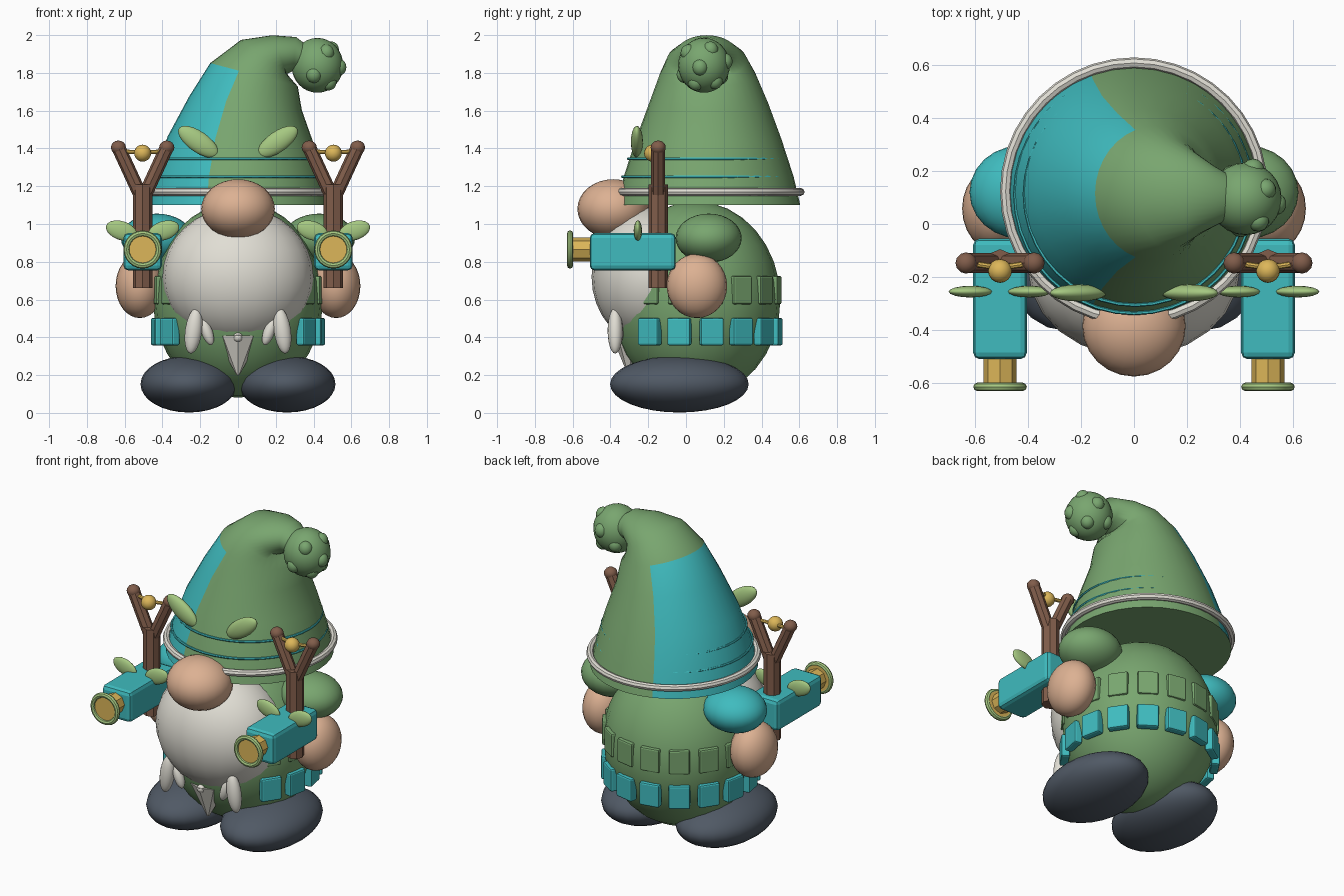
import bpy, bmesh, math
from mathutils import Vector, Matrix
from math import sin, cos, radians, pi

if "Cube" in bpy.data.objects:
    bpy.data.objects.remove(bpy.data.objects["Cube"])


def material(name, rgb):
    m = bpy.data.materials.new(name)
    m.diffuse_color = (*rgb, 1)
    m.use_nodes = True
    m.node_tree.nodes["Principled BSDF"].inputs["Base Color"].default_value = m.diffuse_color
    return m


GREEN = material("green", (0.19, 0.38, 0.16))
TEAL = material("teal", (0.05, 0.5, 0.52))
LEAF = material("leaf_green", (0.38, 0.58, 0.22))
CREAM = material("cream", (0.75, 0.73, 0.66))
SKIN = material("skin", (0.72, 0.44, 0.29))
DARK = material("slate", (0.08, 0.1, 0.13))
WOOD = material("wood", (0.22, 0.11, 0.07))
GOLD = material("gold", (0.72, 0.47, 0.1))


def finish(name, mat, smooth=40):
    o = bpy.context.object
    o.name = name
    o.data.materials.append(mat)
    if smooth:
        bpy.ops.object.shade_smooth_by_angle(angle=radians(smooth))
    return o


def ball(name, loc, size, mat, rot=(0, 0, 0), seg=24, rings=16):
    bpy.ops.mesh.primitive_uv_sphere_add(segments=seg, ring_count=rings, radius=1, location=loc,
                                         rotation=[radians(a) for a in rot])
    bpy.context.object.scale = size
    return finish(name, mat, 60)


def box(name, loc, size, mat, rot_z=0, bevel=0.01):
    bpy.ops.mesh.primitive_cube_add(size=1, location=loc, rotation=(0, 0, rot_z))
    o = bpy.context.object
    o.scale = size
    bpy.ops.object.transform_apply(location=False, rotation=False, scale=True)
    b = o.modifiers.new("bevel", "BEVEL")
    b.width = bevel
    b.segments = 2
    return finish(name, mat, 0)


def rod(name, a, b, r1, mat, r2=None, sides=8, smooth=0):
    a, b = Vector(a), Vector(b)
    bpy.ops.mesh.primitive_cone_add(vertices=sides, radius1=r1, radius2=r1 if r2 is None else r2,
                                    depth=(b - a).length, location=(a + b) / 2,
                                    rotation=(b - a).to_track_quat('Z', 'Y').to_euler())
    return finish(name, mat, smooth)


def ring(name, loc, major, minor, mat, rot=(0, 0, 0), seg=40, sides=8):
    bpy.ops.mesh.primitive_torus_add(major_radius=major, minor_radius=minor, major_segments=seg,
                                     minor_segments=sides, location=loc, rotation=rot)
    return finish(name, mat)


# Body, beard and nose
ball("body", (0, 0.05, 0.6), (0.45, 0.45, 0.52), GREEN)
ball("beard", (0, -0.17, 0.72), (0.40, 0.33, 0.37), CREAM)
ball("nose", (0, -0.385, 1.08), (0.195, 0.19, 0.157), SKIN)
rod("beard_tip", (0, -0.28, 0.40), (0, -0.30, 0.2), 0.115, CREAM, 0.008, 8)
ball("beard_nub", (0, -0.37, 0.40), (0.025, 0.025, 0.025), CREAM, seg=12, rings=8)

# Brick rows around sides and back
for i in range(12):
    a = radians(-33.75 + 22.5 * i)
    c, s = cos(a), sin(a)
    box("lower_brick", (0.435 * c, 0.05 + 0.435 * s, 0.43), (0.05, 0.125, 0.145), TEAL, a)
    box("upper_brick", (0.43 * c, 0.05 + 0.43 * s, 0.65), (0.05, 0.12, 0.15), GREEN, a)

# Mirrored parts
for s in (-1, 1):
    ball("shoe", (s * 0.26, -0.035, 0.152), (0.256, 0.367, 0.15), DARK)
    ball("shoulder", (s * 0.43, 0.12, 0.925), (0.19, 0.175, 0.13), TEAL if s < 0 else GREEN)
    ball("hand", (s * 0.52, 0.058, 0.672), (0.128, 0.16, 0.17), SKIN)
    ball("beard_strand", (s * 0.235, -0.375, 0.435), (0.045, 0.04, 0.122), CREAM, (0, -s * 8, 0), 16, 12)
    ball("beard_curl", (s * 0.165, -0.36, 0.43), (0.03, 0.03, 0.075), CREAM, (0, s * 20, 0), 16, 10)
    ball("hat_leaf", (s * 0.21, -0.26, 1.435), (0.125, 0.032, 0.055), LEAF, (0, -s * 35, 0), 20, 12)

    # Launcher
    x = s * 0.505
    z = 0.865
    box("launcher_body", (x, -0.282, 0.853), (0.203, 0.455, 0.197), TEAL, 0, 0.025)
    rod("launcher_barrel", (x, -0.5, z), (x, -0.615, z), 0.063, GOLD)
    rod("muzzle_face", (x, -0.6, z), (x, -0.618, z), 0.082, GOLD, sides=20)
    ring("muzzle_ring", (x, -0.614, z), 0.085, 0.016, LEAF, (pi / 2, 0, 0), 24, 8)
    for d in (-1, 1):
        ball("launcher_leaf", (x + d * 0.112, -0.255, 0.965), (0.085, 0.022, 0.05), LEAF, (0, -d * 18, 0), 16, 10)

    # Slingshot
    y = -0.147
    rod("slingshot_handle", (x, y, 0.66), (x, y, 1.21), 0.052, WOOD)
    for d in (-1, 1):
        tip = (x + d * 0.128, y, 1.405)
        rod("slingshot_prong", (x + d * 0.015, y, 1.16), tip, 0.037, WOOD)
        ball("prong_tip", tip, (0.04, 0.04, 0.037), WOOD, seg=12, rings=8)
        rod("slingshot_band", (x + d * 0.12, y, 1.385), (x, -0.165, 1.378), 0.011, GOLD)
    ball("slingshot_pellet", (x, -0.177, 1.375), (0.045, 0.045, 0.045), GOLD, seg=16, rings=10)

# Hat: lofted rings (x, y, z, radius x, radius y, tilt) that fold over to the right
rings = [(0, .12, 1.1, .485, .485, 0), (0, .12, 1.25, .45, .45, 0), (.012, .12, 1.45, .385, .385, 2),
         (.04, .12, 1.64, .30, .315, 7), (.085, .115, 1.79, .24, .255, 15), (.15, .11, 1.87, .17, .21, 38),
         (.22, .11, 1.896, .11, .165, 70), (.30, .105, 1.90, .09, .115, 95), (.38, .10, 1.86, .06, .07, 125)]
N = 36
bm = bmesh.new()
loops = []
for cx, cy, cz, rx, ry, t in rings:
    t = radians(t)
    loops.append([bm.verts.new((cx + rx * cos(a) * cos(t), cy + ry * sin(a), cz - rx * cos(a) * sin(t)))
                  for a in (2 * pi * i / N for i in range(N))])
for k in range(len(loops) - 1):
    for i in range(N):
        j = (i + 1) % N
        f = bm.faces.new((loops[k][i], loops[k][j], loops[k + 1][j], loops[k + 1][i]))
        # Teal panel on the left side
        f.material_index = int(k < 4 and abs((i + 0.5) * 360 / N - 180) < 70)
bm.faces.new(loops[0][::-1])
bm.faces.new(loops[-1])
mesh = bpy.data.meshes.new("hat")
bm.to_mesh(mesh)
bm.free()
hat = bpy.data.objects.new("hat", mesh)
bpy.context.collection.objects.link(hat)
bpy.ops.object.select_all(action='DESELECT')
hat.select_set(True)
bpy.context.view_layer.objects.active = hat
finish("hat", GREEN, 50)
mesh.materials.append(TEAL)

# Hat brim and stitching
ring("hat_band", (0, 0.123, 1.17), 0.484, 0.021, CREAM)
ring("lower_stitch", (0, 0.112, 1.25), 0.449, 0.007, TEAL, sides=6)
ring("upper_stitch", (0.005, 0.112, 1.345), 0.418, 0.007, TEAL, sides=6)

# Pompom with bumps
p = Vector((0.42, 0.095, 1.84))
ball("pompom", p, (0.137, 0.137, 0.145), GREEN)
for az, el in ((-60, 35), (-100, -25), (-10, -5), (25, 45), (75, 10), (120, -30), (45, -45), (-35, -50)):
    a, e = radians(az), radians(el)
    d = Vector((cos(e) * cos(a), cos(e) * sin(a), sin(e)))
    ball("pompom_bump", p + d * 0.115, (0.042, 0.042, 0.045), GREEN, seg=14, rings=10)
